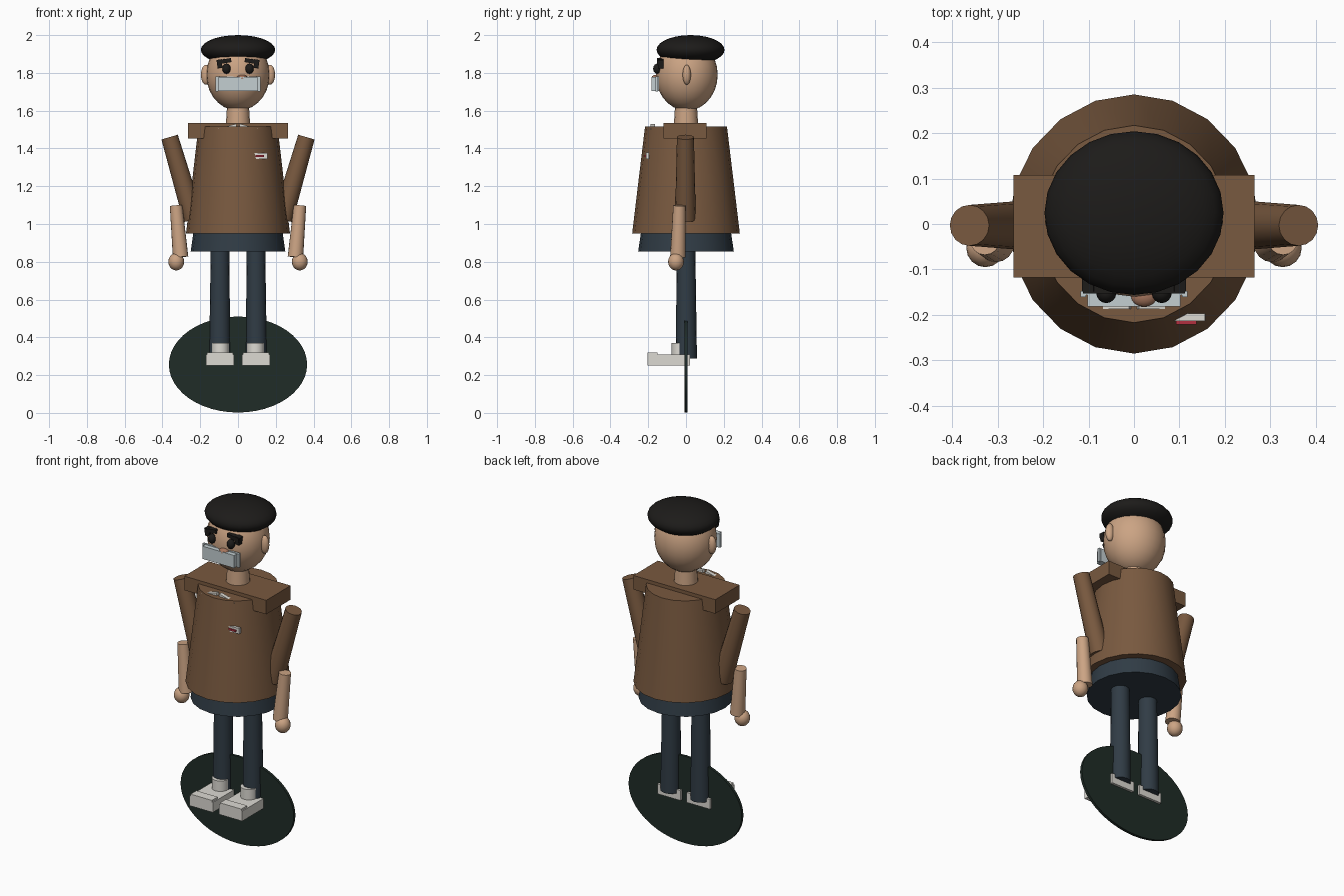
import bpy, math
from mathutils import Vector

if "Cube" in bpy.data.objects:
    bpy.data.objects.remove(bpy.data.objects["Cube"])


def material(name, rgb):
    m = bpy.data.materials.new(name)
    m.diffuse_color = (*rgb, 1)
    m.use_nodes = True
    m.node_tree.nodes["Principled BSDF"].inputs["Base Color"].default_value = m.diffuse_color
    return m


SHIRT = material("brown_cloth", (0.19, 0.10, 0.05))
SKIN = material("skin", (0.60, 0.37, 0.23))
NAVY = material("navy_cloth", (0.03, 0.045, 0.06))
BLACK = material("black", (0.012, 0.011, 0.01))
WHITE = material("off_white", (0.72, 0.70, 0.65))
METAL = material("pale_metal", (0.55, 0.62, 0.64))
GREEN = material("dark_green", (0.014, 0.025, 0.02))
RED = material("red", (0.45, 0.03, 0.05))
NOSE = material("nose_tone", (0.38, 0.18, 0.11))


def finish(name, mat, smooth=True):
    ob = bpy.context.object
    ob.name = name
    ob.data.materials.append(mat)
    bpy.ops.object.transform_apply(location=False, rotation=False, scale=True)
    if smooth:
        bpy.ops.object.shade_smooth_by_angle(angle=math.radians(40))
    return ob


def box(name, mat, center, size, rot=(0, 0, 0)):
    bpy.ops.mesh.primitive_cube_add(size=1, location=center, rotation=[math.radians(a) for a in rot])
    bpy.context.object.scale = size
    return finish(name, mat, False)


def ball(name, mat, center, radii, segs=24, rings=14):
    bpy.ops.mesh.primitive_uv_sphere_add(segments=segs, ring_count=rings, radius=1, location=center)
    bpy.context.object.scale = radii
    return finish(name, mat)


def limb(name, mat, a, b, ra, rb, sides=16, flat=(1, 1)):
    # tapered cylinder running from point a to point b
    a, b = Vector(a), Vector(b)
    bpy.ops.mesh.primitive_cone_add(vertices=sides, radius1=ra, radius2=rb,
                                    depth=(b - a).length, location=(a + b) / 2)
    ob = bpy.context.object
    ob.scale = (flat[0], flat[1], 1)
    finish(name, mat)
    ob.rotation_mode = 'QUATERNION'
    ob.rotation_quaternion = Vector((0, 0, 1)).rotation_difference(b - a)
    return ob


# upright oval disc behind the feet
bpy.ops.mesh.primitive_cylinder_add(vertices=48, radius=1, depth=0.016,
                                    location=(0, 0, 0.256), rotation=(math.pi / 2, 0, 0))
bpy.context.object.scale = (0.366, 0.254, 1)
finish("oval_disc", GREEN)

# torso, hips, shoulders, neck
limb("torso", SHIRT, (0, 0, 0.95), (0, 0, 1.515), 0.285, 0.217, 20, (0.965, 1))
limb("hips", NAVY, (0, 0, 0.855), (0, 0, 1.0), 0.253, 0.232, 20, (0.99, 1))
box("shoulder_yoke", SHIRT, (0, -0.005, 1.494), (0.53, 0.226, 0.082))
limb("neck", SKIN, (0, 0, 1.5), (0, 0, 1.64), 0.066, 0.057)

# head and beret
ball("head", SKIN, (0, 0.004, 1.79), (0.168, 0.164, 0.19))
ball("beret", BLACK, (0, 0.024, 1.922), (0.197, 0.18, 0.078))
ball("nose", NOSE, (0.022, -0.16, 1.772), (0.03, 0.023, 0.018), 16, 10)

# mirrored parts
for s, side in ((-1, "left"), (1, "right")):
    ball(side + "_ear", SKIN, (s * 0.17, 0.004, 1.79), (0.026, 0.022, 0.053), 16, 10)
    ball(side + "_eye", BLACK, (s * 0.061, -0.152, 1.822), (0.022, 0.022, 0.027), 16, 10)
    box(side + "_brow", BLACK, (s * 0.073, -0.138, 1.862), (0.075, 0.03, 0.022), (0, s * 9, 0))
    box(side + "_hair_lock", BLACK, (s * 0.098, -0.133, 1.848), (0.026, 0.03, 0.045), (0, s * 9, 0))
    box(side + "_collar", WHITE, (s * 0.055, -0.176, 1.503), (0.1, 0.022, 0.03), (0, s * 15, 0))
    limb(side + "_sleeve", SHIRT, (s * 0.235, -0.003, 1.025), (s * 0.362, -0.003, 1.46), 0.055, 0.045)
    limb(side + "_forearm", SKIN, (s * 0.304, -0.043, 0.825), (s * 0.328, -0.035, 1.098), 0.041, 0.033)
    ball(side + "_hand", SKIN, (s * 0.327, -0.053, 0.80), (0.042, 0.042, 0.046), 16, 10)
    limb(side + "_leg", NAVY, (s * 0.097, 0.002, 0.288), (s * 0.095, 0, 0.88), 0.056, 0.049)
    limb(side + "_ankle", WHITE, (s * 0.093, -0.03, 0.29), (s * 0.093, -0.03, 0.37), 0.046, 0.046)
    box(side + "_shoe", WHITE, (s * 0.095, -0.091, 0.28), (0.15, 0.226, 0.058))
    box(side + "_shoe_toe", WHITE, (s * 0.095, -0.177, 0.295), (0.138, 0.054, 0.05))
    box(side + "_mouthpiece_end", METAL, (s * 0.112, -0.154, 1.742), (0.012, 0.014, 0.08))

# bar across the mouth
box("mouthpiece", METAL, (0, -0.167, 1.741), (0.205, 0.03, 0.074))
box("mouthpiece_back", METAL, (0, -0.15, 1.742), (0.216, 0.012, 0.078))

# chest badge with red strip
box("badge", WHITE, (0.122, -0.205, 1.36), (0.07, 0.016, 0.032), (0, -2, 0))
box("badge_strip", RED, (0.115, -0.216, 1.359), (0.046, 0.01, 0.01))
